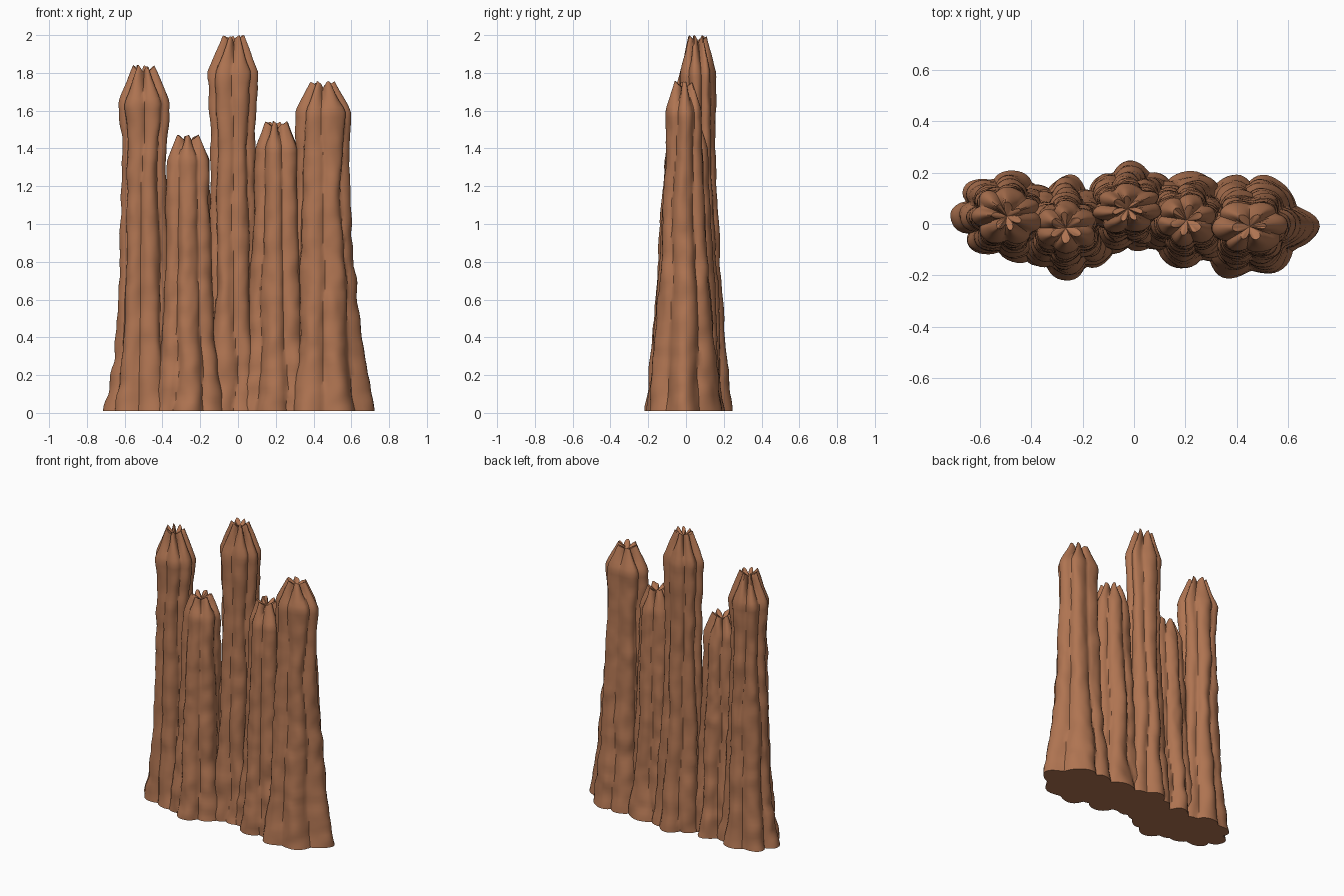
import bpy, bmesh, math
from mathutils import Vector, noise

if "Cube" in bpy.data.objects:
    bpy.data.objects.remove(bpy.data.objects["Cube"])

SEG, RINGS = 72, 64

rock = bpy.data.materials.new("rust brown rock")
rock.diffuse_color = (0.43, 0.175, 0.083, 1)
rock.use_nodes = True
rock.node_tree.nodes["Principled BSDF"].inputs["Base Color"].default_value = rock.diffuse_color


def lerp_keys(keys, z):
    """Half widths (x, y) at height z, from (z, rx, ry) keys."""
    for a, b in zip(keys, keys[1:]):
        if z <= b[0]:
            t = max(0, (z - a[0]) / (b[0] - a[0]))
            return [a[i] + (b[i] - a[i]) * t for i in (1, 2)]
    return keys[-1][1:]


def column(name, cx, cy, top, lobes, phase, keys, spur=0.0):
    shoulder = keys[-2][0]
    bm = bmesh.new()
    rings = []
    for j in range(RINGS + 1):
        z = 0.01 + (top - 0.01) * j / RINGS
        rx, ry = lerp_keys(keys, z)
        pinch = max(0, (z - shoulder) / (top - shoulder))
        depth = 0.20 + 0.42 * pinch ** 1.5          # grooves deepen to a star at the tip
        ring = []
        for i in range(SEG):
            a = math.tau * i / SEG
            d = Vector((math.cos(a), math.sin(a), 0))
            # grooves wander a little with height
            w = 0.25 * noise.noise(Vector((cx * 9 + d.x, d.y, z * 2.2)))
            ph = lobes * (a - phase + w) / 2
            lobe = abs(math.cos(ph))
            size = 1 + 0.10 * math.sin(2 * a + cx * 17)  * (1 - pinch) * 0.5
            r = (1 - depth * (1 - lobe ** 0.8)) * size
            # weathered lumps
            r *= 1 + 0.07 * noise.noise(Vector((cx * 20 + d.x * 1.5, d.y * 1.5, z * 9)))
            r += 0.025 * noise.noise(Vector((d.x * 3, d.y * 3 + cx * 11, z * 16)))
            x, y = cx + rx * r * d.x, cy + ry * r * d.y
            # pointed ridge at the outer foot
            if spur:
                x += spur * max(0, 1 - z / 0.9) ** 1.5 * max(0, d.x) ** 10
            zz = z - 0.035 * pinch ** 2 * (1 - lobe) \
                + 0.015 * pinch * noise.noise(Vector((d.x * 3 + cx * 7, d.y * 3, 1)))
            ring.append(bm.verts.new((x, y, zz)))
        rings.append(ring)
    for lo, hi in zip(rings, rings[1:]):
        for i in range(SEG):
            k = (i + 1) % SEG
            bm.faces.new((lo[i], lo[k], hi[k], hi[i]))
    # flat foot and sunken tip
    foot = bm.verts.new((cx, cy, 0.01))
    tip = bm.verts.new((cx, cy, top - 0.04))
    for i in range(SEG):
        k = (i + 1) % SEG
        bm.faces.new((rings[0][k], rings[0][i], foot))
        bm.faces.new((rings[-1][i], rings[-1][k], tip))
    me = bpy.data.meshes.new(name)
    bm.to_mesh(me)
    bm.free()
    ob = bpy.data.objects.new(name, me)
    bpy.context.collection.objects.link(ob)
    me.materials.append(rock)
    bpy.ops.object.select_all(action='DESELECT')
    ob.select_set(True)
    bpy.context.view_layer.objects.active = ob
    bpy.ops.object.shade_smooth_by_angle(angle=math.radians(38))


# Five fluted rock spires, left to right: keys are (z, half width x, half width y)
column("left_spire", -0.495, 0.03, 1.835, 7, 0.5,
       [(0, .225, .175), (.2, .185, .155), (.4, .16, .14), (.8, .138, .125), (1.2, .125, .115),
        (1.45, .125, .105), (1.64, .145, .11), (1.835, .06, .055)])
column("left_low_spire", -0.265, -0.015, 1.47, 6, -math.pi / 2,
       [(0, .20, .215), (.2, .175, .19), (.4, .15, .17), (.8, .13, .14), (1.2, .118, .115),
        (1.34, .118, .10), (1.47, .065, .06)])
column("middle_spire", -0.025, 0.06, 1.995, 7, math.pi / 2,
       [(0, .19, .18), (.2, .17, .16), (.4, .155, .145), (.8, .135, .12), (1.2, .122, .10),
        (1.5, .122, .095), (1.8, .138, .098), (1.995, .06, .05)])
column("right_low_spire", 0.205, 0.015, 1.54, 6, 0.3,
       [(0, .24, .19), (.2, .19, .17), (.4, .165, .15), (.8, .14, .13), (1.2, .122, .11),
        (1.40, .122, .10), (1.54, .065, .06)])
column("right_spire", 0.45, -0.01, 1.755, 6, 0.0,
       [(0, .21, .225), (.2, .19, .195), (.4, .175, .175), (.8, .155, .145), (1.2, .138, .12),
        (1.4, .135, .11), (1.6, .145, .108), (1.755, .065, .055)], spur=0.06)
